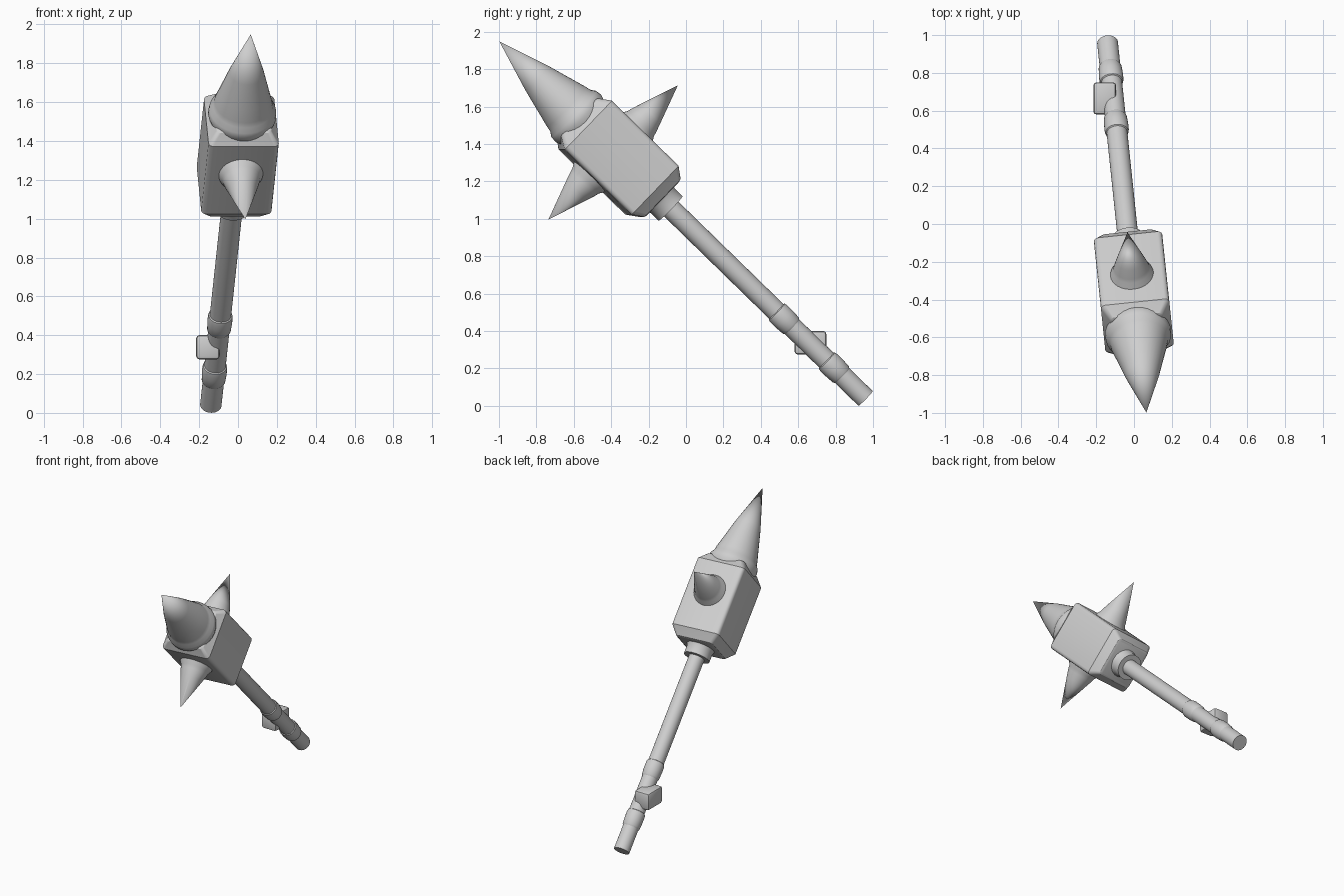
import bpy, bmesh, math
from mathutils import Matrix, Vector

cube = bpy.data.objects.get("Cube")
if cube:
    bpy.data.objects.remove(cube, do_unlink=True)

grey = bpy.data.materials.new("light grey")
grey.use_nodes = True
GREY = (0.62, 0.62, 0.62, 1)
grey.diffuse_color = GREY
grey.node_tree.nodes["Principled BSDF"].inputs["Base Color"].default_value = GREY

# Weapon frame: origin at the butt of the handle, local z runs to the main tip
axis = Vector((0.075, -0.714, 0.696)).normalized()
side = Vector((0, 0, 1)).cross(-axis).normalized() * -1
up = axis.cross(side)
FRAME = Matrix((side, up, axis)).transposed().to_4x4()
FRAME.translation = (-0.14, 0.96, 0.04)


def finish(name, bm, matrix, angle=30):
    bmesh.ops.recalc_face_normals(bm, faces=bm.faces)
    mesh = bpy.data.meshes.new(name)
    bm.to_mesh(mesh)
    bm.free()
    mesh.materials.append(grey)
    obj = bpy.data.objects.new(name, mesh)
    obj.matrix_world = matrix
    bpy.context.collection.objects.link(obj)
    bpy.ops.object.select_all(action='DESELECT')
    obj.select_set(True)
    bpy.context.view_layer.objects.active = obj
    bpy.ops.object.shade_smooth_by_angle(angle=math.radians(angle))
    return obj


def loft(name, rings, matrix):
    """Skin a list of closed point rings; cap both ends."""
    bm = bmesh.new()
    loops = [[bm.verts.new(p) for p in ring] for ring in rings]
    n = len(loops[0])
    for a, b in zip(loops, loops[1:]):
        for i in range(n):
            j = (i + 1) % n
            bm.faces.new((a[i], a[j], b[j], b[i]))
    bm.faces.new(loops[0])
    bm.faces.new(loops[-1])
    bmesh.ops.remove_doubles(bm, verts=bm.verts, dist=0.0002)
    return finish(name, bm, matrix)


def lathe(name, profile, matrix=FRAME, n=32):
    turn = [2 * math.pi * i / n for i in range(n)]
    return loft(name, [[(r * math.cos(a), r * math.sin(a), z) for a in turn]
                       for r, z in profile], matrix)


def rounded_square(half, corner, z, steps=3):
    pts = []
    for q in range(4):
        for k in range(steps + 1):
            a = math.pi / 2 * (q + k / steps)
            c = math.pi / 2 * q + math.pi / 4
            cx = math.copysign(half - corner, math.cos(c))
            cy = math.copysign(half - corner, math.sin(c))
            pts.append((cx + corner * math.cos(a), cy + corner * math.sin(a), z))
    return pts


# Handle with two raised grip bands
lathe("handle", [(0.055, 0), (0.055, 1.5)])
for name, z in (("lower_band", 0.185), ("upper_band", 0.56)):
    lathe(name, [(0.054, z - 0.012), (0.061, z), (0.064, z + 0.05),
                 (0.064, z + 0.09), (0.061, z + 0.105), (0.054, z + 0.11)])

# Collar under the head
lathe("collar", [(0.06, 1.46), (0.092, 1.46), (0.092, 1.52), (0.105, 1.545)])

# Block head with chamfered ends
loft("head", [rounded_square(h, c, z) for h, c, z in (
    (0.13, 0.02, 1.535), (0.142, 0.022, 1.54), (0.182, 0.025, 1.60),
    (0.182, 0.025, 2.10), (0.142, 0.022, 2.158), (0.13, 0.02, 2.163))], FRAME)

# Main spike with a flared foot
lathe("main_spike", [(0.165, 2.12), (0.176, 2.15), (0.172, 2.185), (0.155, 2.21),
                     (0.149, 2.24), (0.13, 2.31), (0.09, 2.46), (0.0001, 2.742)])

# Two opposite side spikes
for name, turn in (("rear_spike", -1), ("front_spike", 1)):
    place = (FRAME @ Matrix.Translation((0, 0, 1.89))
             @ Matrix.Rotation(turn * math.pi / 2, 4, 'X'))
    lathe(name, [(0.118, 0.17), (0.112, 0.19), (0.098, 0.212), (0.092, 0.235),
                 (0.075, 0.285), (0.0001, 0.5)], place)

# Small block on the grip
bm = bmesh.new()
bmesh.ops.create_cube(bm, size=1)
bmesh.ops.scale(bm, vec=(0.12, 0.17, 0.125), verts=bm.verts)
bmesh.ops.bevel(bm, geom=bm.edges[:], offset=0.016, segments=2,
                affect='EDGES', profile=0.5)
finish("grip_block", bm, Matrix.Translation((-0.155, 0.665, 0.338)))
